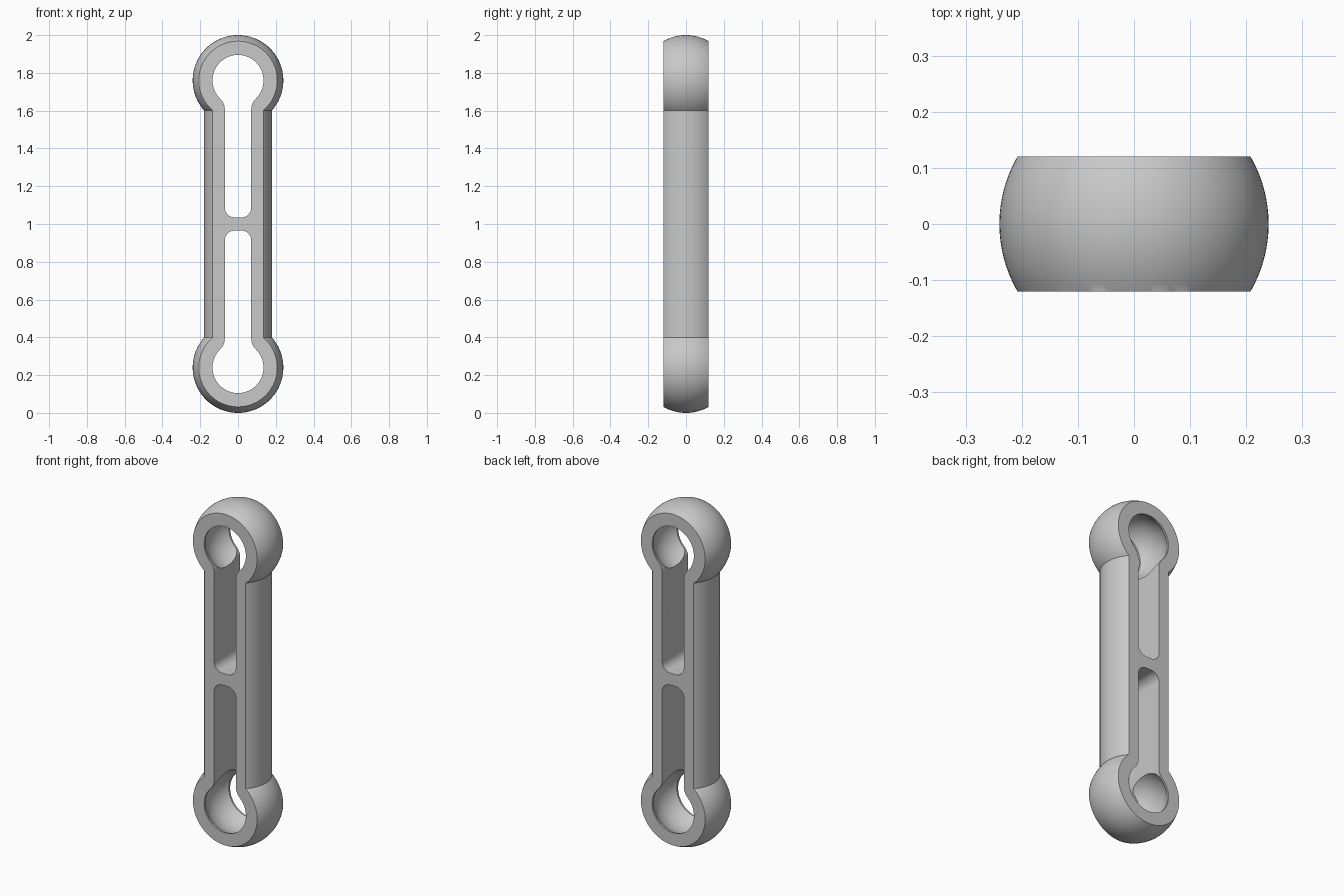
import bpy, bmesh, math
from mathutils import Matrix, Vector

if "Cube" in bpy.data.objects:
    bpy.data.objects.remove(bpy.data.objects["Cube"])

BALL_Z = 0.76          # distance of each ball centre from the middle
HALF_DEPTH = 0.12
MID = 1.0

grey = bpy.data.materials.new("plain grey")
grey.use_nodes = True
GREY = (0.58, 0.58, 0.58, 1)
grey.diffuse_color = GREY
grey.node_tree.nodes["Principled BSDF"].inputs["Base Color"].default_value = GREY


def new_object(name, bm):
    bmesh.ops.recalc_face_normals(bm, faces=bm.faces)
    mesh = bpy.data.meshes.new(name)
    bm.to_mesh(mesh)
    bm.free()
    mesh.materials.append(grey)
    obj = bpy.data.objects.new(name, mesh)
    bpy.context.collection.objects.link(obj)
    return obj


def ball(name, radius, z):
    # Poles point along y so the flat cuts follow the rings
    bm = bmesh.new()
    bmesh.ops.create_uvsphere(bm, u_segments=96, v_segments=48, radius=radius)
    bm.transform(Matrix.Translation((0, 0, z)) @ Matrix.Rotation(math.pi / 2, 4, 'X'))
    return new_object(name, bm)


def arc(cx, cz, r, start, end, steps):
    angles = [math.radians(start + (end - start) * i / steps) for i in range(steps + 1)]
    return [(cx + r * math.cos(a), cz + r * math.sin(a)) for a in angles]


def keyhole(name, sign):
    # Half outline: rounded slot end, flared neck, round eye
    slot, eye, flare, corner, end = 0.07, 0.135, 0.08, 0.052, 0.035
    fx = slot + flare
    fz = BALL_Z - math.sqrt((eye + flare) ** 2 - fx ** 2)
    touch = math.degrees(math.atan2(BALL_Z - fz, fx))
    half = arc(slot - corner, end + corner, corner, -90, 0, 10)
    half += arc(fx, fz, flare, 180, 180 - touch, 10)
    half += arc(0, BALL_Z, eye, -touch, 90, 40)[1:]
    outline = half + [(-x, z) for x, z in reversed(half[:-1])]
    bm = bmesh.new()
    face = bm.faces.new([bm.verts.new((x, -0.3, MID + sign * z)) for x, z in outline])
    side = bmesh.ops.extrude_face_region(bm, geom=[face])
    verts = [g for g in side["geom"] if isinstance(g, bmesh.types.BMVert)]
    bmesh.ops.translate(bm, verts=verts, vec=Vector((0, 0.6, 0)))
    return new_object(name, bm)


def combine(target, tool, operation):
    mod = target.modifiers.new(operation.title(), 'BOOLEAN')
    mod.object, mod.operation, mod.solver = tool, operation, 'EXACT'
    bpy.context.view_layer.objects.active = target
    bpy.ops.object.modifier_apply(modifier=mod.name)
    bpy.data.objects.remove(tool)


# Round bar
bm = bmesh.new()
bmesh.ops.create_cone(bm, cap_ends=True, segments=96, radius1=0.18, radius2=0.18,
                      depth=2 * BALL_Z, matrix=Matrix.Translation((0, 0, MID)))
link = new_object("connecting_link", bm)

# Ball ends
for sign in (-1, 1):
    combine(link, ball("ball_end", 0.24, MID + sign * BALL_Z), 'UNION')

# Flat front and back
bm = bmesh.new()
bmesh.ops.create_cube(bm, size=1)
bm.transform(Matrix.Translation((0, 0, MID)) @ Matrix.Diagonal((1, 2 * HALF_DEPTH, 3, 1)))
combine(link, new_object("slab", bm), 'INTERSECT')

# Keyhole openings and round sockets
for sign in (-1, 1):
    combine(link, keyhole("keyhole", sign), 'DIFFERENCE')
    combine(link, ball("socket", 0.174, MID + sign * BALL_Z), 'DIFFERENCE')

bpy.ops.object.select_all(action='DESELECT')
link.select_set(True)
bpy.context.view_layer.objects.active = link
bpy.ops.object.shade_smooth_by_angle(angle=math.radians(25))
